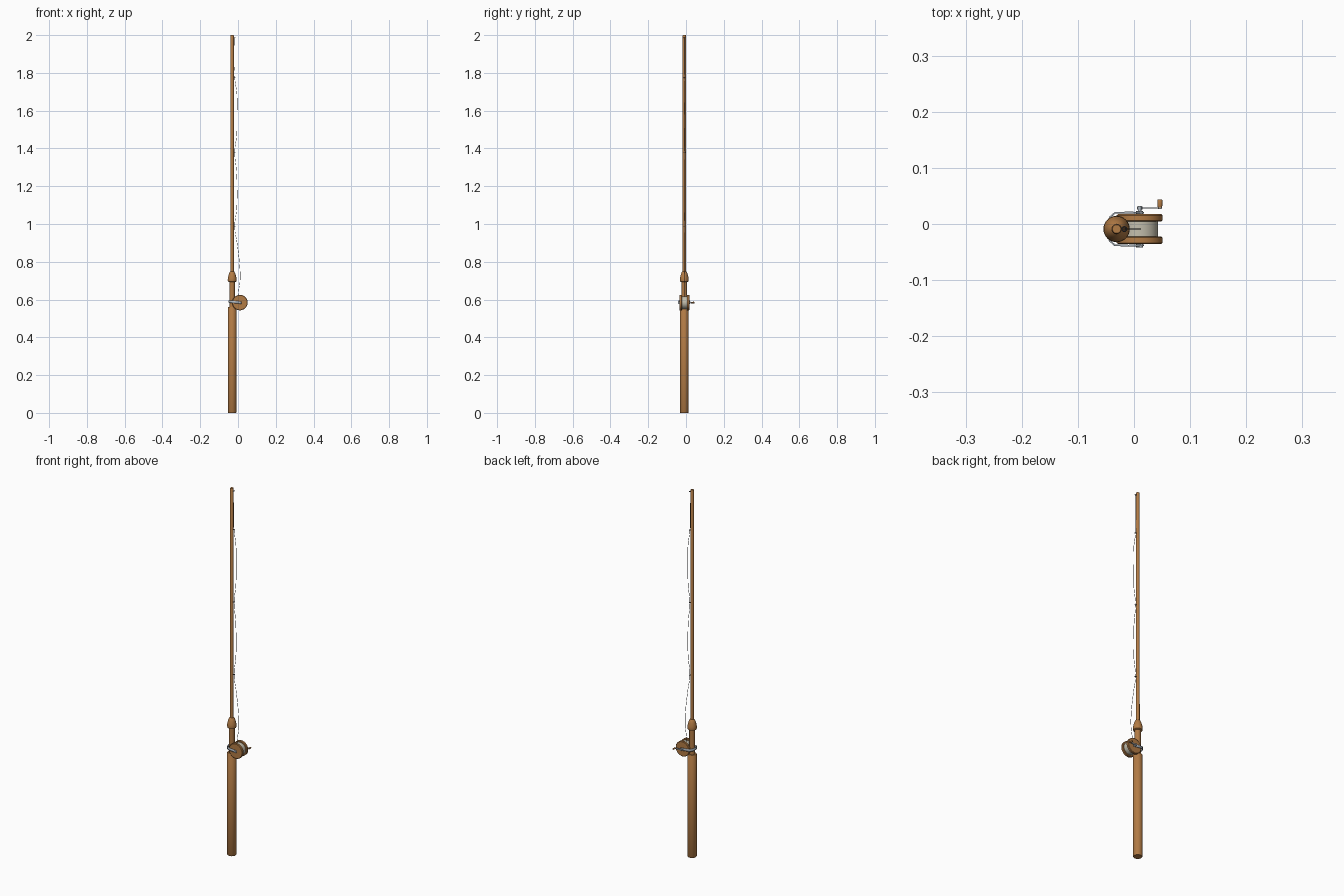
import bpy, bmesh, math
from mathutils import Vector

if "Cube" in bpy.data.objects:
    bpy.data.objects.remove(bpy.data.objects["Cube"])

CX, CY = -0.031, -0.009          # rod axis
RX, RZ = 0.010, 0.584            # reel axis


def material(name, rgb):
    m = bpy.data.materials.new(name)
    m.diffuse_color = (*rgb, 1)
    m.use_nodes = True
    m.node_tree.nodes["Principled BSDF"].inputs["Base Color"].default_value = m.diffuse_color
    return m


WOOD = material("wood", (0.45, 0.2, 0.06))
METAL = material("metal", (0.42, 0.47, 0.52))
SPOOL = material("spool_thread", (0.55, 0.52, 0.42))
DARK = material("dark", (0.06, 0.06, 0.07))


def finish(name, bm, mat, smooth=True):
    bmesh.ops.recalc_face_normals(bm, faces=bm.faces)
    me = bpy.data.meshes.new(name)
    bm.to_mesh(me)
    bm.free()
    ob = bpy.data.objects.new(name, me)
    bpy.context.collection.objects.link(ob)
    me.materials.append(mat)
    if smooth:
        bpy.ops.object.select_all(action='DESELECT')
        ob.select_set(True)
        bpy.context.view_layer.objects.active = ob
        bpy.ops.object.shade_smooth_by_angle(angle=math.radians(35))
    return ob


def lathe(name, profile, origin, axis, mat, n=32):
    """Capped solid of revolution; profile = (radius, distance along axis)."""
    bm = bmesh.new()
    rings = []
    for r, h in profile:
        ring = []
        for i in range(n):
            a = 2 * math.pi * i / n
            u, v = r * math.cos(a), r * math.sin(a)
            p = {'Z': (u, v, h), 'Y': (u, h, v), 'X': (h, u, v)}[axis]
            ring.append(bm.verts.new(Vector(p) + Vector(origin)))
        rings.append(ring)
    for a, b in zip(rings, rings[1:]):
        for i in range(n):
            j = (i + 1) % n
            bm.faces.new((a[i], a[j], b[j], b[i]))
    bm.faces.new(rings[0])
    bm.faces.new(rings[-1])
    return finish(name, bm, mat)


def wire(name, points, radius, mat, kind='POLY'):
    cu = bpy.data.curves.new(name, 'CURVE')
    cu.dimensions = '3D'
    cu.bevel_depth = radius
    cu.bevel_resolution = 1
    cu.resolution_u = 8
    cu.use_fill_caps = True
    s = cu.splines.new(kind)
    if kind == 'BEZIER':
        s.bezier_points.add(len(points) - 1)
        for bp, p in zip(s.bezier_points, points):
            bp.co = p
            bp.handle_left_type = bp.handle_right_type = 'AUTO'
    else:
        s.points.add(len(points) - 1)
        for sp, p in zip(s.points, points):
            sp.co = (*p, 1)
    ob = bpy.data.objects.new(name, cu)
    bpy.context.collection.objects.link(ob)
    cu.materials.append(mat)
    return ob


# Rod: grip, reel seat, acorn ferrule and slim pole
axis = (CX, CY, 0)
lathe("grip", [(0.021, 0), (0.023, 0.003), (0.023, 0.557), (0.021, 0.56)], axis, 'Z', WOOD)
lathe("reel_seat", [(0.0145, 0.55), (0.0145, 0.70)], axis, 'Z', WOOD)
lathe("ferrule", [(0.016, 0.692), (0.022, 0.695), (0.0235, 0.703), (0.0225, 0.715),
                  (0.0185, 0.732), (0.014, 0.744), (0.009, 0.75)], axis, 'Z', WOOD)
lathe("pole", [(0.0095, 0.74), (0.0088, 1.997), (0.0075, 2.0)], axis, 'Z', WOOD, 24)

# Reel: two wooden discs with the wound spool between them
for side, label in ((1, "back"), (-1, "front")):
    lathe("reel_disc_" + label,
          [(0.0385, side * 0.0135), (0.041, side * 0.0155), (0.041, side * 0.0245), (0.0385, side * 0.0265)],
          (RX, CY, RZ), 'Y', WOOD, 40)
    lathe("pivot_" + label, [(0.006, side * 0.026), (0.006, side * 0.0325)],
          (RX, CY, RZ), 'Y', METAL, 16)
lathe("spool", [(0.033, -0.0145), (0.033, 0.0145)], (RX, CY, RZ), 'Y', SPOOL, 40)

# Metal strap wrapped round the reel seat, holding the reel
half = [(0.018, 0.029), (-0.010, 0.0295), (-0.034, 0.029), (-0.043, 0.021), (-0.048, 0.009)]
path = half + [(x, -y) for x, y in reversed(half)]
bm = bmesh.new()
rows = []
for z in (-0.0065, 0.0065):
    rows.append([bm.verts.new((x, CY + y, RZ + z - 0.10 * (x - RX))) for x, y in path])
for i in range(len(path) - 1):
    bm.faces.new((rows[0][i], rows[0][i + 1], rows[1][i + 1], rows[1][i]))
strap = finish("reel_strap", bm, METAL)
sol = strap.modifiers.new("thickness", 'SOLIDIFY')
sol.thickness = 0.003
sol.offset = 0

# Crank: axle, arm and knob
lathe("crank_axle", [(0.003, 0.025), (0.003, 0.041)], (RX, CY, RZ), 'Y', METAL, 12)
lathe("crank_nut", [(0.005, 0.035), (0.005, 0.0405)], (RX, CY, RZ), 'Y', METAL, 6)
bm = bmesh.new()
bmesh.ops.create_cube(bm, size=1)
bmesh.ops.scale(bm, vec=(0.044, 0.0025, 0.007), verts=bm.verts)
bmesh.ops.translate(bm, vec=(0.028, CY + 0.0375, RZ), verts=bm.verts)
finish("crank_arm", bm, METAL, False)
lathe("crank_knob", [(0.003, 0.036), (0.0042, 0.041), (0.0045, 0.051), (0.0035, 0.053)],
      (0.0462, CY, RZ), 'Y', WOOD, 16)

# Line guides: ring on a short foot
guide_heights = (0.985, 1.38, 1.775, 1.985)
ring_x = CX + 0.0135
for k, z in enumerate(guide_heights):
    ring = [(ring_x + 0.004 * math.cos(a), CY + 0.004 * math.sin(a), z)
            for a in (2 * math.pi * i / 16 for i in range(16))]
    g = wire(f"guide_ring_{k + 1}", ring, 0.0012, DARK)
    g.data.splines[0].use_cyclic_u = True
    wire(f"guide_foot_{k + 1}", [(CX + 0.007, CY, z - 0.008), (ring_x - 0.004, CY, z)], 0.0012, DARK)

# Slack line from the spool through the guides to the tip
line = [(0.0, 0.612), (0.004, 0.65), (0.011, 0.70), (0.009, 0.78), (-0.005, 0.90),
        (ring_x, 0.985), (-0.007, 1.08), (-0.005, 1.2), (-0.009, 1.29),
        (ring_x, 1.38), (-0.007, 1.47), (-0.005, 1.58), (-0.006, 1.69),
        (ring_x, 1.775), (ring_x - 0.001, 1.88), (ring_x, 1.985)]
wire("fishing_line", [(x, CY, z) for x, z in line], 0.0009, DARK, 'BEZIER')
